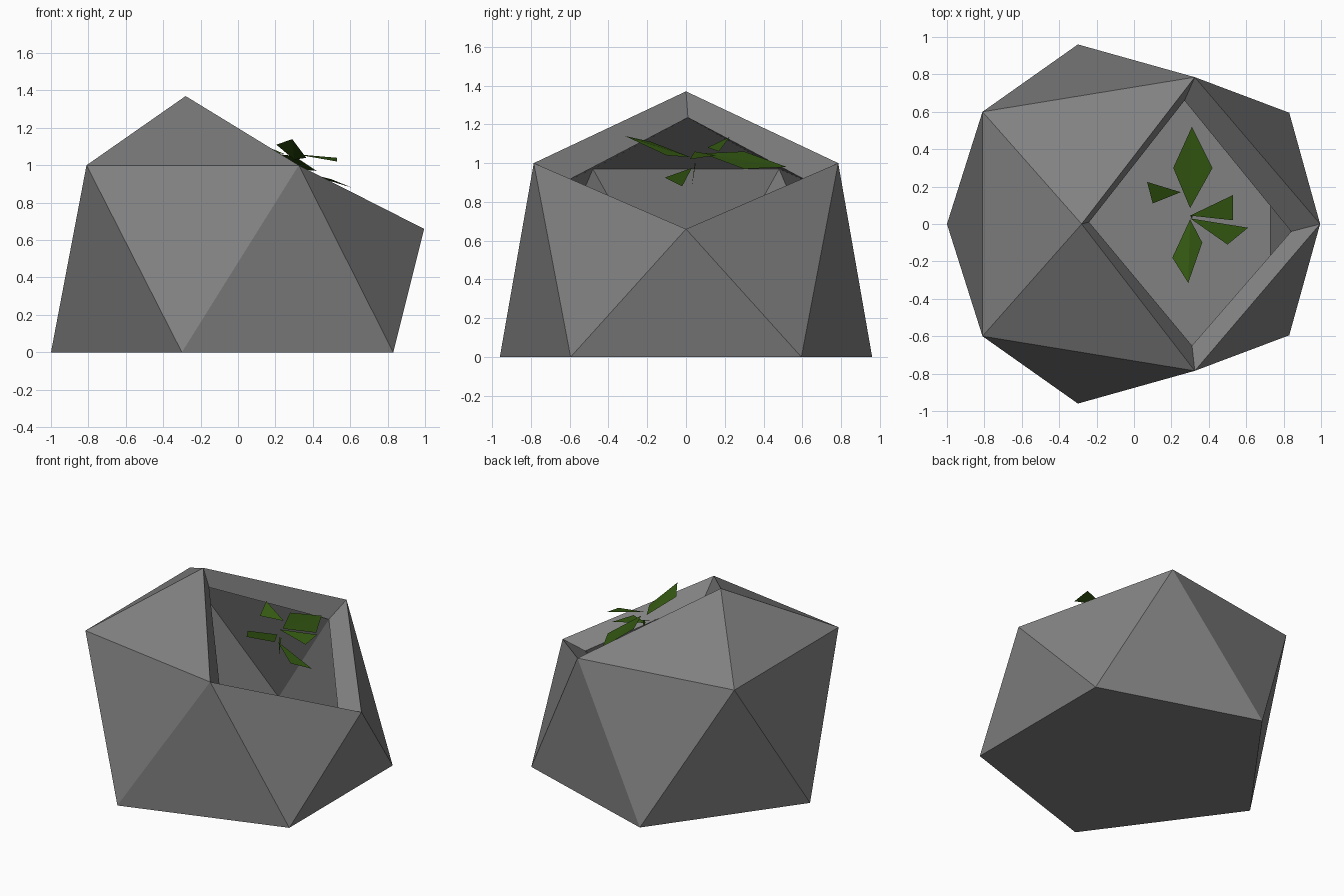
import bpy
from math import cos, sin, radians
from mathutils import Vector

cube = bpy.data.objects.get("Cube")
if cube:
    bpy.data.objects.remove(cube, do_unlink=True)


def material(name, rgb):
    m = bpy.data.materials.new(name)
    m.use_nodes = True
    m.diffuse_color = (*rgb, 1)
    m.node_tree.nodes["Principled BSDF"].inputs["Base Color"].default_value = (*rgb, 1)
    return m


def add_mesh(name, verts, faces, mat):
    me = bpy.data.meshes.new(name)
    me.from_pydata(verts, [], faces)
    me.materials.append(mat)
    ob = bpy.data.objects.new(name, me)
    bpy.context.collection.objects.link(ob)
    return ob


stone = material("stone grey", (0.22, 0.22, 0.22))
leaf_green = material("leaf green", (0.035, 0.1, 0.006))

# Planter: half-open faceted shell; indices 0-4 base, 5-9 shoulder, 10 apex
base = [(0.83, 0.595, 0), (-0.30, 0.96, 0), (-1, 0, 0), (-0.30, -0.96, 0), (0.83, -0.595, 0)]
shoulder = [(0.995, 0, 0.66), (0.325, 0.785, 1), (-0.81, 0.6, 1), (-0.81, -0.6, 1), (0.325, -0.785, 1)]
outer = base + shoulder + [(-0.28, 0, 1.37)]
inner = [(x * 0.88, y * 0.88, 0.11) for x, y, z in base]
inner += [(0.84, -0.04, 0.6), (0.27, 0.66, 0.89), (-0.68, 0.48, 0.97),
          (-0.68, -0.48, 0.97), (0.31, -0.65, 0.89), (-0.24, 0.01, 1.235)]

shell = [(4, 3, 2, 1, 0)]
for k in range(5):
    n = (k + 1) % 5
    shell += [(k, 5 + n, 5 + k), (k, n, 5 + n)]
shell += [(5 + k, 6 + k, 10) for k in (1, 2, 3)]
n = len(outer)
lining = [tuple(i + n for i in reversed(f)) for f in shell]

# Rim strips joining the two skins around the opening
loop = [10, 6, 5, 9]
rim = []
for a, b in zip(loop, loop[1:] + loop[:1]):
    rim.append((a, b, b + n, a + n))
add_mesh("faceted_planter", outer + inner, shell + lining + rim, stone)

# Leaves: each a flat or creased outline, listed from the base round to the tip
creased = [
    ("back_leaf", (0.30, 0.085, 1.05), (0.42, 0.30, 0.97), (0.31, 0.52, 0.98), (0.21, 0.30, 1.06)),
    ("front_leaf", (0.30, 0.025, 1.03), (0.205, -0.18, 1.11), (0.29, -0.315, 1.14), (0.365, -0.10, 1.04)),
]
for name, *pts in creased:
    add_mesh(name, pts, [(0, 1, 2), (0, 2, 3)], leaf_green)
flat = [
    ("left_upper_leaf", (0.30, 0.045, 1.06), (0.53, 0.02, 1.02), (0.53, 0.155, 1.04)),
    ("left_lower_leaf", (0.30, 0.03, 0.975), (0.50, -0.11, 0.925), (0.61, -0.02, 0.88)),
    ("right_leaf", (0.25, 0.17, 1.06), (0.07, 0.225, 1.135), (0.10, 0.11, 1.08)),
]
for name, *pts in flat:
    add_mesh(name, pts, [(0, 1, 2)], leaf_green)

# Stem sliver
add_mesh("stem", [(0.30, 0.045, 1.0), (0.31, 0.03, 0.88), (0.315, 0.05, 1.0)], [(0, 1, 2)], leaf_green)
